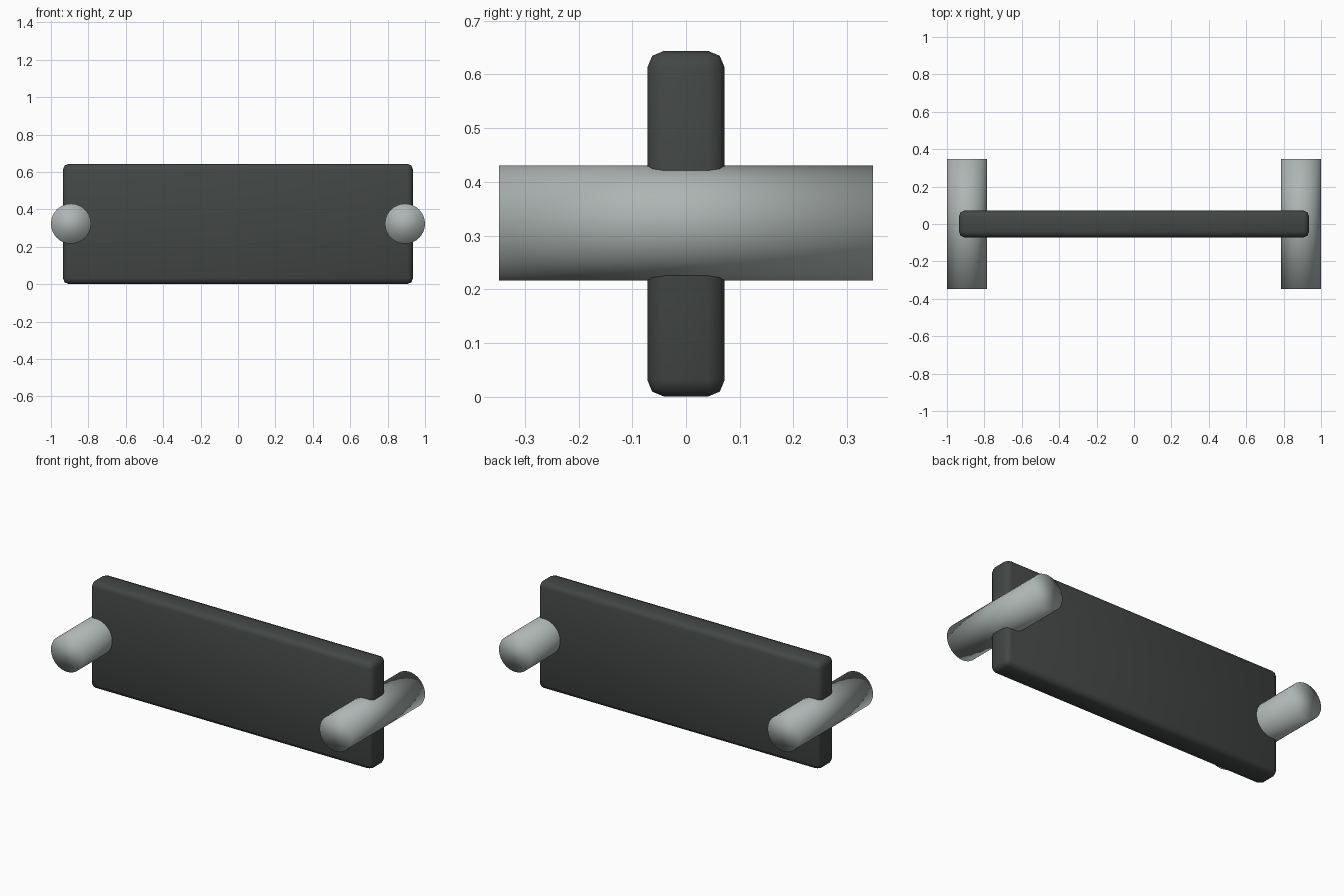
import bpy
from math import pi

if "Cube" in bpy.data.objects:
    bpy.data.objects.remove(bpy.data.objects["Cube"])


def paint(obj, name, color):
    mat = bpy.data.materials.get(name) or bpy.data.materials.new(name)
    mat.diffuse_color = (*color, 1)
    mat.use_nodes = True
    mat.node_tree.nodes["Principled BSDF"].inputs["Base Color"].default_value = mat.diffuse_color
    obj.data.materials.append(mat)


MID_Z = 0.322

# Upright plate with softened edges
bpy.ops.mesh.primitive_cube_add(size=1, location=(0, 0, MID_Z))
plate = bpy.context.object
plate.name = "plate"
plate.scale = (1.872, 0.144, 0.643)
bpy.ops.object.transform_apply(location=False, rotation=False, scale=True)
bevel = plate.modifiers.new("rounded_edges", 'BEVEL')
bevel.width = 0.031
bevel.segments = 2
bpy.ops.object.shade_smooth()
paint(plate, "dark_grey", (0.055, 0.062, 0.059))

# Round cross pegs through both ends, shading blended over the flat caps
for side, label in ((-1, "left"), (1, "right")):
    bpy.ops.mesh.primitive_cylinder_add(
        vertices=32, radius=0.107, depth=0.696,
        location=(side * 0.893, 0, MID_Z + 0.001), rotation=(pi / 2, 0, 0))
    peg = bpy.context.object
    peg.name = label + "_peg"
    bpy.ops.object.shade_smooth()
    paint(peg, "light_grey", (0.42, 0.46, 0.45))
